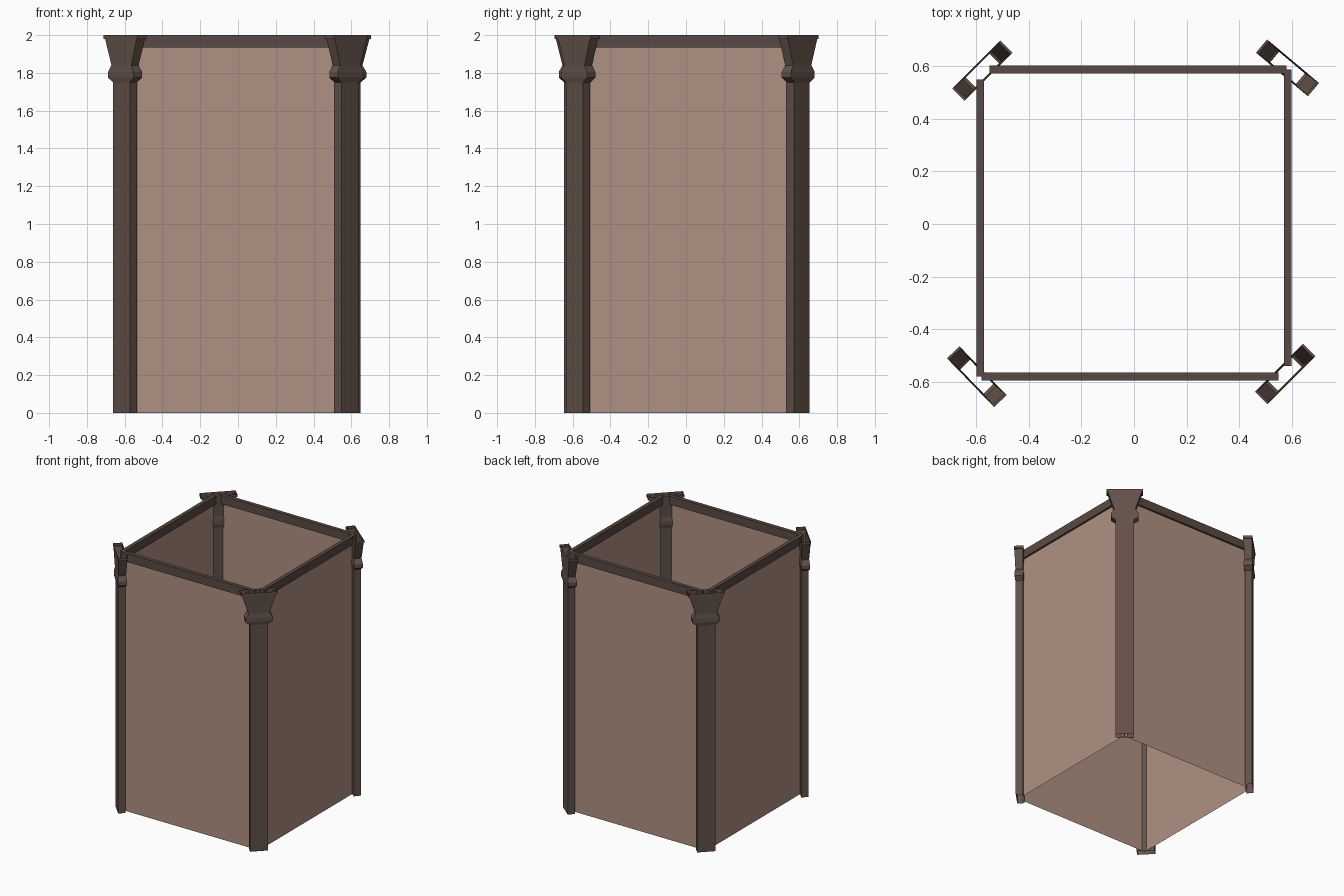
import bpy, math

if "Cube" in bpy.data.objects:
    bpy.data.objects.remove(bpy.data.objects["Cube"])


def material(name, rgb):
    # convert 8-bit sRGB to linear
    lin = [((c / 255 + 0.055) / 1.055) ** 2.4 for c in rgb]
    m = bpy.data.materials.new(name)
    m.diffuse_color = (*lin, 1)
    m.use_nodes = True
    m.node_tree.nodes["Principled BSDF"].inputs["Base Color"].default_value = m.diffuse_color
    return m


WALL = material("dusty pink plaster", (176, 145, 131))
POST = material("dark brown wood", (98, 81, 73))
BEAM = material("deep brown wood", (90, 73, 67))


def make(name, verts, faces, mat):
    me = bpy.data.meshes.new(name)
    me.from_pydata(verts, [], faces)
    me.materials.append(mat)
    ob = bpy.data.objects.new(name, me)
    bpy.context.collection.objects.link(ob)
    return ob


def box(name, x0, x1, y0, y1, z0, z1, mat):
    v = [(x, y, z) for z in (z0, z1) for x, y in ((x0, y0), (x1, y0), (x1, y1), (x0, y1))]
    f = [(3, 2, 1, 0), (4, 5, 6, 7)] + [(i, (i + 1) % 4, 4 + (i + 1) % 4, 4 + i) for i in range(4)]
    return make(name, v, f, mat)


# Corner posts: hollow flat tubes with a ring and flared capital (z, width, depth)
PROFILE = [(0, 0.128, 0.052), (1.75, 0.128, 0.052), (1.775, 0.195, 0.064),
           (1.805, 0.195, 0.064), (1.84, 0.15, 0.055), (1.98, 0.24, 0.062),
           (1.98, 0.258, 0.066), (2.0, 0.258, 0.066)]


def post(name, cx, cy, angle):
    v = []
    for z, w, d in PROFILE:
        v += [(-w / 2, -d / 2, z), (w / 2, -d / 2, z), (w / 2, d / 2, z), (-w / 2, d / 2, z)]
    f = [(4 * k + i, 4 * k + (i + 1) % 4, 4 * k + 4 + (i + 1) % 4, 4 * k + 4 + i)
         for k in range(len(PROFILE) - 1) for i in range(4)]
    ob = make(name, v, f, POST)
    ob.location = (cx, cy, 0)
    ob.rotation_euler.z = math.radians(angle)


post("front_left_post", -0.598, -0.581, -46)
post("front_right_post", 0.575, -0.571, 45)
post("back_right_post", 0.584, 0.594, 180 - 40)
post("back_left_post", -0.577, 0.584, 180 + 45)

# Wall panels (single sheets) with a top beam straddling each one
TOP, LOW, HALF = 2.0, 1.935, 0.015
for side, y, x0, x1 in (("front", -0.58, -0.58, 0.55), ("back", 0.587, -0.55, 0.58)):
    make(side + "_wall", [(x0, y, 0), (x1, y, 0), (x1, y, LOW), (x0, y, LOW)],
         [(0, 1, 2, 3) if y < 0 else (3, 2, 1, 0)], WALL)
    box(side + "_beam", x0, x1, y - HALF, y + HALF, LOW, TOP, BEAM)
for side, x, y0, y1 in (("left", -0.585, -0.58, 0.55), ("right", 0.585, -0.54, 0.587)):
    make(side + "_wall", [(x, y0, 0), (x, y1, 0), (x, y1, LOW), (x, y0, LOW)],
         [(0, 1, 2, 3) if x > 0 else (3, 2, 1, 0)], WALL)
    box(side + "_beam", x - HALF, x + HALF, y0, y1, LOW, TOP, BEAM)
